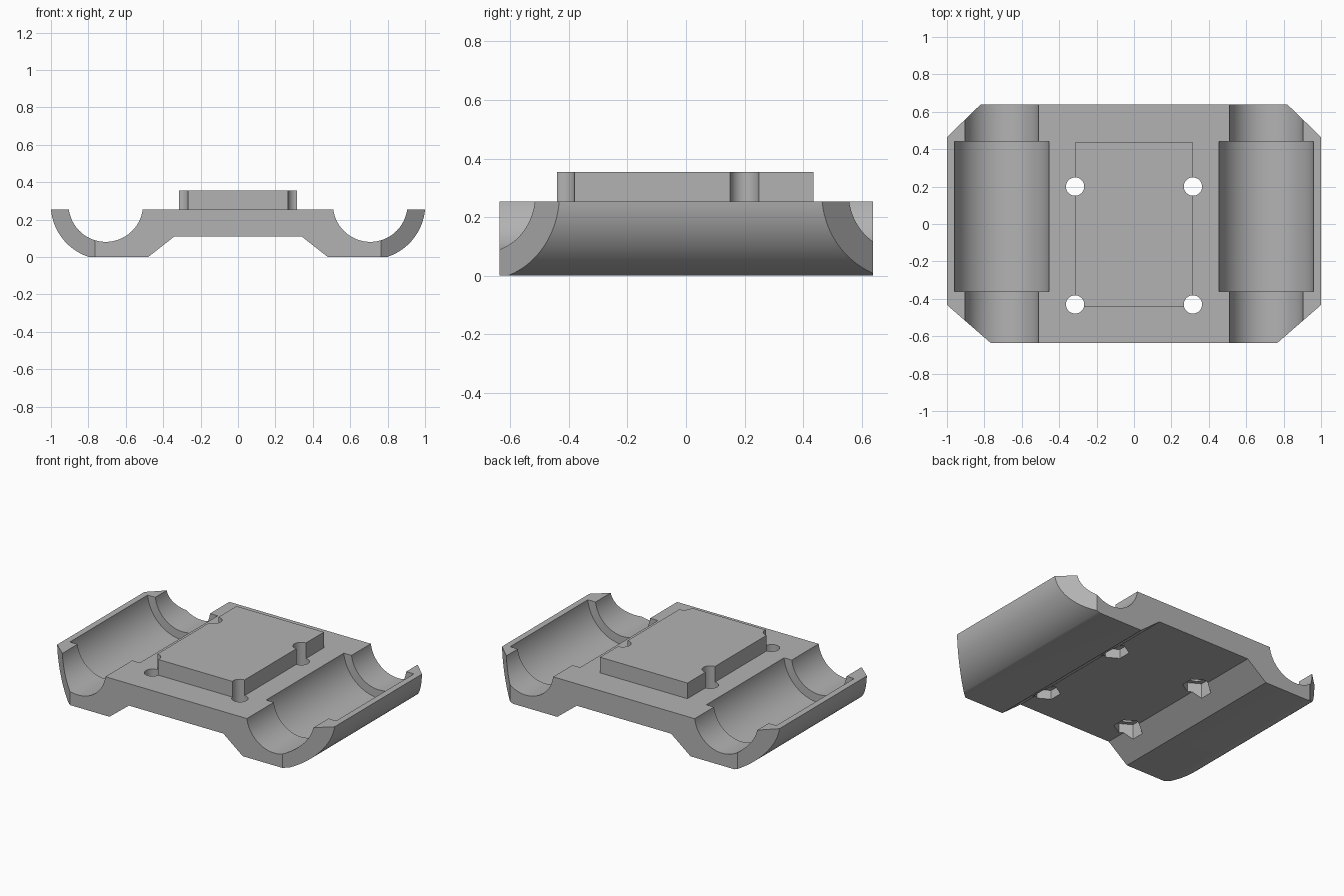
import bpy, bmesh
from math import sin, cos, pi, asin, acos, radians
from mathutils import Matrix

old = bpy.data.objects.get("Cube")
if old:
    bpy.data.objects.remove(old)

grey = bpy.data.materials.new("plain grey")
grey.use_nodes = True
colour = (0.45, 0.45, 0.45, 1)
grey.diffuse_color = colour
grey.node_tree.nodes["Principled BSDF"].inputs["Base Color"].default_value = colour

TOP, PLATE_TOP = 0.253, 0.355
FRONT, BACK = -0.637, 0.639
AXIS_X, AXIS_Z = 0.707, 0.28      # centre line of each cradle
OUTER_R = 0.294


def add_object(name, bm):
    bmesh.ops.recalc_face_normals(bm, faces=bm.faces)
    mesh = bpy.data.meshes.new(name)
    bm.to_mesh(mesh)
    bm.free()
    mesh.materials.append(grey)
    obj = bpy.data.objects.new(name, mesh)
    bpy.context.collection.objects.link(obj)
    return obj


def prism(name, points, vector):
    bm = bmesh.new()
    face = bm.faces.new([bm.verts.new(p) for p in points])
    out = bmesh.ops.extrude_face_region(bm, geom=[face])
    verts = [v for v in out["geom"] if isinstance(v, bmesh.types.BMVert)]
    bmesh.ops.translate(bm, verts=verts, vec=vector)
    return add_object(name, bm)


def cylinder(name, radius, start, end, sides, spin=0.0):
    # Upright or lying along y, between two end centres
    bm = bmesh.new()
    span = end - start
    bmesh.ops.create_cone(bm, cap_ends=True, segments=sides, radius1=radius,
                          radius2=radius, depth=span.length)
    turn = span.to_track_quat("Z", "Y").to_matrix().to_4x4()
    place = Matrix.Translation((start + end) / 2) @ turn @ Matrix.Rotation(spin, 4, "Z")
    bmesh.ops.transform(bm, matrix=place, verts=bm.verts)
    return add_object(name, bm)


def cut(target, cutter):
    mod = target.modifiers.new(cutter.name, "BOOLEAN")
    mod.operation = "DIFFERENCE"
    mod.solver = "EXACT"
    mod.object = cutter
    bpy.context.view_layer.objects.active = target
    bpy.ops.object.modifier_apply(modifier=mod.name)
    bpy.data.objects.remove(cutter)


def vec(x, y, z):
    return Matrix.Translation((x, y, z)).to_translation()


# Carrier body: half profile with rounded outer flank, mirrored
a0 = -acos(min(1, (1 - AXIS_X) / OUTER_R)) if TOP < AXIS_Z else 0
a0 = -asin((AXIS_Z - TOP) / OUTER_R)
a1 = -asin(AXIS_Z / OUTER_R)
steps = 24
half = [(0.34, 0.11), (0.48, 0.0)]
for i in range(steps + 1):
    a = a1 + (a0 - a1) * i / steps
    half.append((min(1, AXIS_X + OUTER_R * cos(a)), AXIS_Z + OUTER_R * sin(a)))
outline = half + [(-x, z) for x, z in reversed(half)]
body = prism("carrier_body", [(x, FRONT, z) for x, z in outline], (0, BACK - FRONT, 0))

# Raised mounting plate
plate = prism("mounting_plate",
              [(-0.315, -0.44, TOP), (0.315, -0.44, TOP),
               (0.315, 0.435, TOP), (-0.315, 0.435, TOP)], (0, 0, PLATE_TOP - TOP))

for s in (-1, 1):
    # Cradle: narrow channel right through, wider bearing seat inside
    cut(body, cylinder("channel_cutter", 0.199, vec(s * AXIS_X, -0.8, AXIS_Z),
                       vec(s * AXIS_X, 0.8, AXIS_Z), 96))
    cut(body, cylinder("seat_cutter", 0.254, vec(s * AXIS_X, -0.36, AXIS_Z),
                       vec(s * AXIS_X, 0.44, AXIS_Z), 96))
    # Clipped corners
    for x1, y1, x2, y2 in ((1, 0.465, 0.82, BACK), (1, -0.433, 0.765, FRONT)):
        dx, dy = x2 - x1, y2 - y1
        corner = [(x1 - dx, y1 - dy), (x2 + dx, y2 + dy), (x1 - dx, y2 + dy)]
        cut(body, prism("corner_cutter", [(s * x, y, -0.1) for x, y in corner], (0, 0, 0.6)))
    # Screw holes with hexagonal nut pockets underneath
    for y in (0.2, -0.43):
        x = s * 0.315
        for part in (body, plate):
            cut(part, cylinder("hole_cutter", 0.049, vec(x, y, -0.1), vec(x, y, 0.5), 32))
        cut(body, cylinder("nut_cutter", 0.085, vec(x, y, -0.1), vec(x, y, 0.17), 6))

for obj in (body, plate):
    bpy.ops.object.select_all(action="DESELECT")
    obj.select_set(True)
    bpy.context.view_layer.objects.active = obj
    bpy.ops.object.shade_smooth_by_angle(angle=radians(30))
